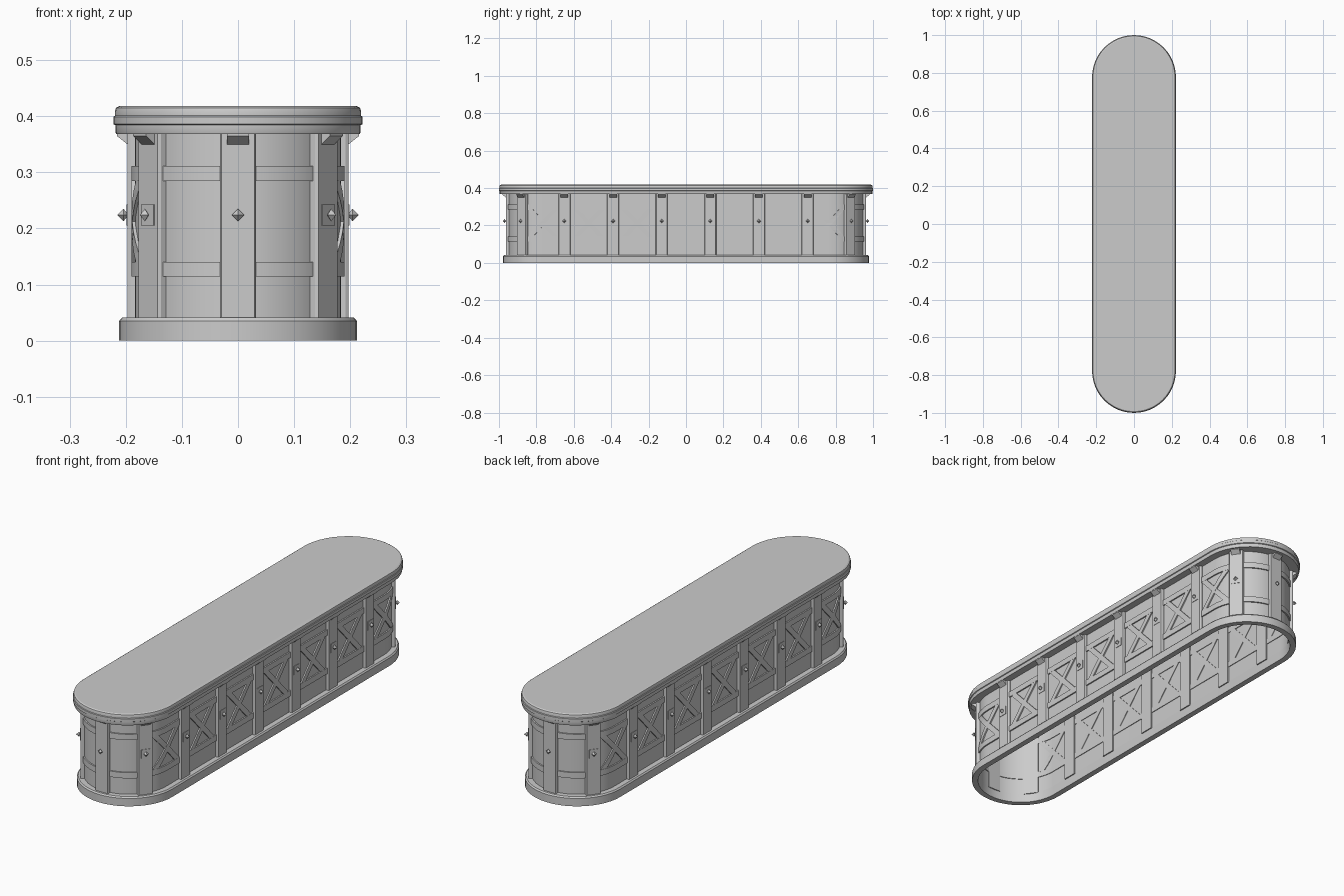
import bpy, bmesh
from math import sin, cos, pi
from mathutils import Matrix, Vector

if "Cube" in bpy.data.objects:
    bpy.data.objects.remove(bpy.data.objects["Cube"])

C = 0.766          # y of the round-end centres
R = 0.19           # reference radius used to measure along the path
END = C + R * pi / 2


def finish(bm, name, smooth=False):
    bmesh.ops.recalc_face_normals(bm, faces=bm.faces)
    me = bpy.data.meshes.new(name)
    bm.to_mesh(me)
    bm.free()
    ob = bpy.data.objects.new(name, me)
    bpy.context.collection.objects.link(ob)
    if smooth:
        bpy.context.view_layer.objects.active = ob
        ob.select_set(True)
        bpy.ops.object.shade_smooth_by_angle(angle=0.5)
        ob.select_set(False)
    return ob


def stadium(r, c, n=24):
    pts = [(r * cos(pi * i / n), c + r * sin(pi * i / n)) for i in range(n + 1)]
    return pts + [(-x, -y) for x, y in pts]


def ring(name, profile, c=C, closed=True, cap=False):
    """Sweep a (radius, z) profile around the stadium outline."""
    bm = bmesh.new()
    rows = [[bm.verts.new((x, y, z)) for x, y in stadium(r, c)] for r, z in profile]
    pairs = list(zip(rows, rows[1:]))
    if closed:
        pairs.append((rows[-1], rows[0]))
    for a, b in pairs:
        for i in range(len(a)):
            j = (i + 1) % len(a)
            bm.faces.new((a[i], a[j], b[j], b[i]))
    if cap:
        bm.faces.new(rows[-1])
    return finish(bm, name, True)


def on_path(u, r, side):
    """Point and outward normal at distance u from the middle of one long side."""
    s = 1 if u >= 0 else -1
    a = max(0, abs(u) - C) / R
    n = Vector((side * cos(a), s * sin(a), 0))
    base = Vector((0, s * min(abs(u), C), 0))
    return base + n * r, n


def cross_bar(bm, u0, z0, u1, z1, w, side, n=8):
    """Slanted bar that follows the wall, slightly proud of it."""
    prev = None
    for i in range(n + 1):
        t = i / n
        u, z = u0 + (u1 - u0) * t, z0 + (z1 - z0) * t
        row = []
        for du, r in ((-w, 0.181), (w, 0.181), (w, 0.1895), (-w, 0.1895)):
            p, _ = on_path(u + du, r, side)
            row.append(bm.verts.new((p.x, p.y, z)))
        if prev:
            for k in range(4):
                m = (k + 1) % 4
                bm.faces.new((prev[k], prev[m], row[m], row[k]))
        else:
            bm.faces.new(row)
        prev = row
    bm.faces.new(prev)


def solid(bm, pts, mat):
    """Convex solid from local points: x outward, y along the wall, z up."""
    vs = [bm.verts.new(mat @ Vector(p)) for p in pts]
    bmesh.ops.convex_hull(bm, input=vs)


def box_pts(x0, x1, w, z0, z1):
    return [(x, y, z) for x in (x0, x1) for y in (-w, w) for z in (z0, z1)]


# Shell: base, wall, bands and lid
ring("base_plinth", [(0.186, 0), (0.212, 0), (0.212, 0.035), (0.207, 0.041), (0.183, 0.041)])
ring("wall", [(0.184, 0.03), (0.184, 0.37)], closed=False)
for label, z in (("lower_band", 0.114), ("upper_band", 0.285)):
    ring(label, [(0.181, z), (0.19, z), (0.19, z + 0.026), (0.181, z + 0.026)])
ring("counter_top", [(0.172, 0.368), (0.217, 0.368), (0.2185, 0.371), (0.2185, 0.384),
                     (0.222, 0.386), (0.222, 0.399), (0.2195, 0.401), (0.2195, 0.409),
                     (0.2175, 0.415), (0.212, 0.418)], c=0.778, closed=False, cap=True)

# Pilasters around the outline, each with bracket and stud
stations = [(u, s) for s in (1, -1) for u in
            (-0.884, -0.65, -0.39, -0.13, 0.13, 0.39, 0.65, 0.884)]
stations += [(END, 1), (-END, 1)]
pilasters, brackets, plates, studs = (bmesh.new() for _ in range(4))
for u, side in stations:
    p, n = on_path(u, 0, side)
    t = Vector((0, 0, 1)).cross(n)
    m = Matrix((n, t, (0, 0, 1))).transposed().to_4x4()
    m.translation = p
    solid(pilasters, box_pts(0.178, 0.192, 0.032, 0.038, 0.37)
          + box_pts(0.178, 0.197, 0.029, 0.038, 0.37), m)
    solid(brackets, [(x, y, z) for y in (-0.02, 0.02) for x, z in
                     ((0.19, 0.37), (0.216, 0.37), (0.216, 0.365), (0.197, 0.35), (0.19, 0.35))], m)
    if abs(u) < END:
        solid(plates, box_pts(0.19, 0.199, 0.019, 0.205, 0.243), m)
    solid(studs, [(0.215, 0, 0.224), (0.195, 0, 0.224), (0.204, 0.011, 0.224),
                  (0.204, -0.011, 0.224), (0.204, 0, 0.235), (0.204, 0, 0.213)], m)
finish(pilasters, "pilasters")
finish(brackets, "top_brackets")
finish(plates, "stud_plates")
finish(studs, "pyramid_studs")

# Crossed braces in the seven bays of each long side
braces = bmesh.new()
for side in (1, -1):
    for u in (-0.767, -0.52, -0.26, 0, 0.26, 0.52, 0.767):
        for d in (1, -1):
            cross_bar(braces, u - d * 0.07, 0.138, u + d * 0.07, 0.287, 0.016, side)
finish(braces, "cross_braces")
